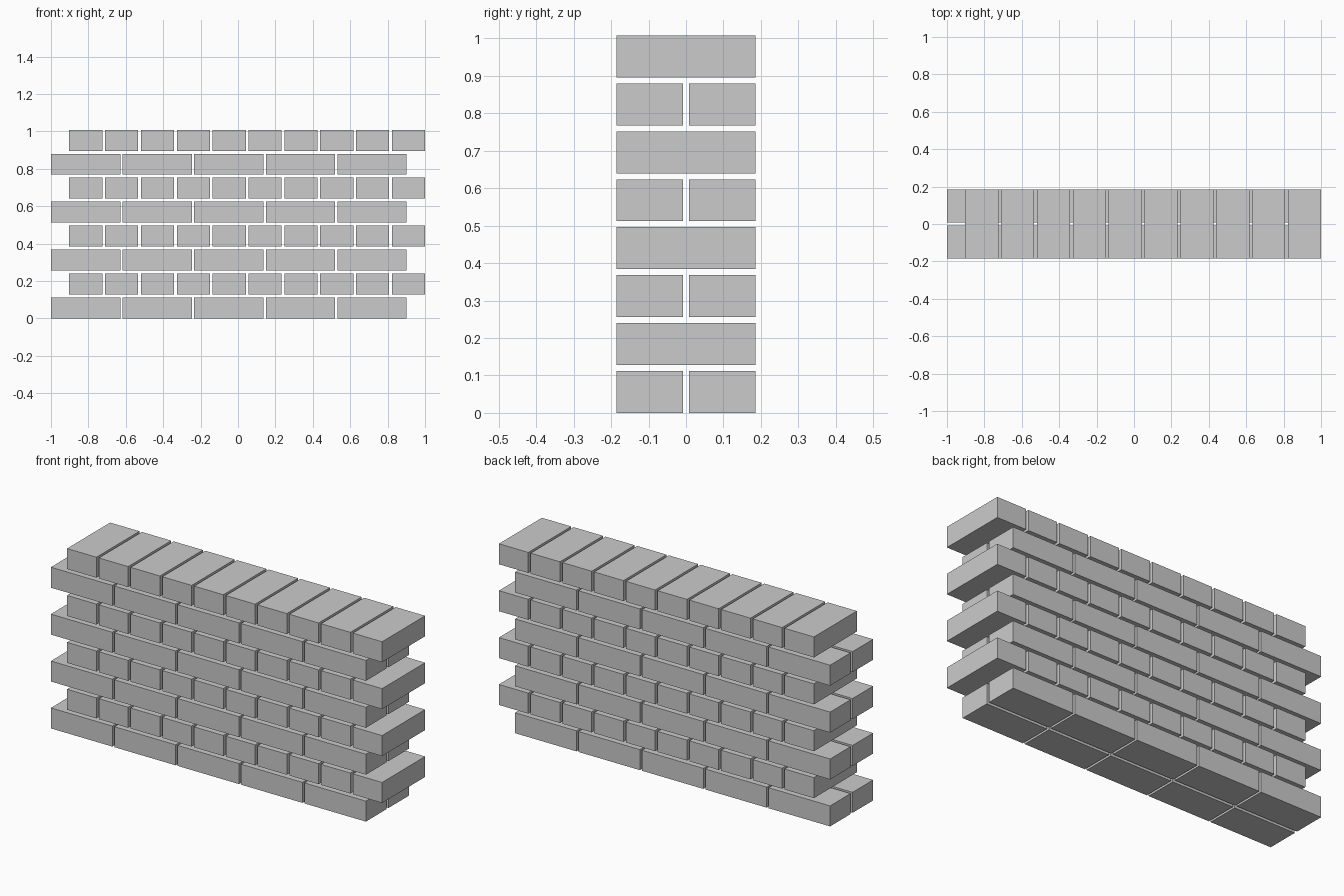
import bpy
import bmesh
from mathutils import Matrix, Vector

if "Cube" in bpy.data.objects:
    bpy.data.objects.remove(bpy.data.objects["Cube"])

# Brick proportions and spacing
LENGTH, WIDTH, HEIGHT = 0.371, 0.177, 0.112
COURSE = 0.128            # vertical pitch
STRETCHER_PITCH = 0.3828
HEADER_PITCH = 0.1917
COURSES = 8


def add_brick(bm, centre, size):
    m = Matrix.Translation(centre) @ Matrix.Diagonal(Vector((*size, 1.0)))
    bmesh.ops.create_cube(bm, size=1.0, matrix=m)


def finish(bm, name):
    mesh = bpy.data.meshes.new(name)
    bm.to_mesh(mesh)
    bm.free()
    bpy.context.collection.objects.link(bpy.data.objects.new(name, mesh))


for c in range(COURSES):
    bm = bmesh.new()
    z = c * COURSE + HEIGHT / 2
    if c % 2 == 0:
        # Stretcher course: two rows of five bricks laid lengthwise
        y = (LENGTH - WIDTH) / 2
        for i in range(5):
            x = -1 + LENGTH / 2 + i * STRETCHER_PITCH
            for side in (-1, 1):
                add_brick(bm, (x, side * y, z), (LENGTH, WIDTH, HEIGHT))
        finish(bm, f"stretcher_course_{c + 1}")
    else:
        # Header course: ten bricks laid across the wall
        for i in range(10):
            x = 1 - WIDTH / 2 - i * HEADER_PITCH
            add_brick(bm, (x, 0, z), (WIDTH, LENGTH, HEIGHT))
        finish(bm, f"header_course_{c + 1}")
